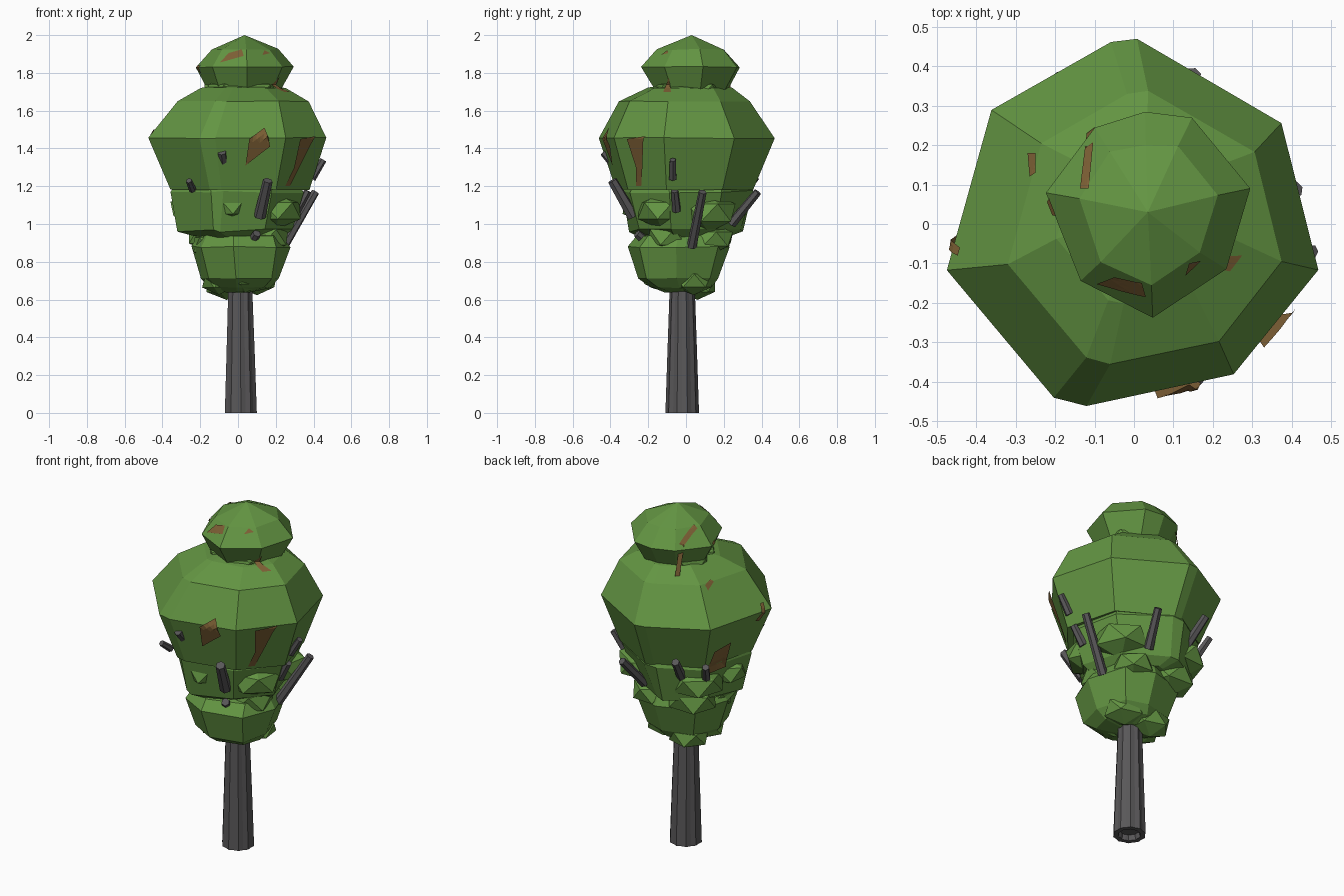
import bpy, bmesh, math, random
from mathutils import Vector, Matrix
from mathutils.bvhtree import BVHTree

random.seed(4)


def material(name, rgb):
    m = bpy.data.materials.new(name)
    m.diffuse_color = (*rgb, 1)
    return m


LEAF = material("leaf green", (0.125, 0.30, 0.055))
BARK = material("dark grey bark", (0.10, 0.096, 0.10))
TWIG = material("brown twig", (0.21, 0.118, 0.036))


def finish(name, bm, mat):
    mesh = bpy.data.meshes.new(name)
    bmesh.ops.recalc_face_normals(bm, faces=bm.faces)
    bm.to_mesh(mesh)
    bm.free()
    mesh.materials.append(mat)
    ob = bpy.data.objects.new(name, mesh)
    bpy.context.collection.objects.link(ob)
    return ob


def loft(name, outline, rings, mat, apex=None, jitter=0.0):
    """Stack scaled copies of an outline; rings are (z, scale, dx, dy)."""
    bm = bmesh.new()
    loops = []
    for z, s, dx, dy in rings:
        loops.append([bm.verts.new((x * s + dx + random.uniform(-jitter, jitter),
                                    y * s + dy + random.uniform(-jitter, jitter),
                                    z + random.uniform(-jitter, jitter) * 0.6))
                      for x, y in outline])
    n = len(outline)
    for a, b in zip(loops, loops[1:]):
        for i in range(n):
            j = (i + 1) % n
            bm.faces.new((a[i], a[j], b[j], b[i]))
    bm.faces.new(loops[0])
    if apex:
        tip = bm.verts.new(apex)
        for i in range(n):
            bm.faces.new((loops[-1][i], loops[-1][(i + 1) % n], tip))
    else:
        bm.faces.new(loops[-1])
    return finish(name, bm, mat)


# Trunk: ridged, tapering, with a recessed underside
ridged = [(math.cos(a) * r, math.sin(a) * r) for a, r in
          ((i * math.tau / 20, 1.0 if i % 2 else 0.92) for i in range(20))]
loft("trunk", ridged, [(0.03, 0.055, 0.015, -0.02), (0, 0.062, 0.015, -0.02),
                       (0, 0.089, 0.015, -0.02), (0.3, 0.079, 0.014, -0.02),
                       (0.65, 0.067, 0.012, -0.02), (0.9, 0.05, 0.01, -0.02)], BARK)

# Canopy tiers
wide = [(0.01, 0.47), (-0.06, 0.458), (-0.36, 0.29), (-0.475, -0.12), (-0.2, -0.44),
        (-0.12, -0.465), (0.25, -0.385), (0.47, -0.12), (0.37, 0.26)]
round_top = [(-0.255, 0.06), (-0.13, 0.22), (-0.01, 0.255), (0.11, 0.24),
             (0.255, 0.07), (0.195, -0.145), (0.01, -0.262), (-0.175, -0.17)]
low = [(0.26, -0.02), (0.19, 0.2), (0.03, 0.265), (-0.18, 0.19),
       (-0.26, 0.0), (-0.21, -0.18), (-0.04, -0.28), (0.2, -0.22)]
canopy = [
    loft("lower_canopy", low, [(0.64, 0.3, 0.0, -0.02), (0.665, 0.62, 0.01, -0.02),
                               (0.71, 0.8, 0.015, -0.035), (0.88, 1.0, 0.01, -0.03),
                               (0.94, 0.85, 0.01, -0.02)], LEAF, (0, 0, 0.98), 0.008),
    loft("middle_canopy", wide, [(0.93, 0.48, 0, 0), (0.965, 0.63, -0.01, 0),
                                 (1.17, 0.745, 0.005, 0), (1.22, 0.7, 0, 0)],
         LEAF, None, 0.014),
    loft("main_canopy", wide, [(1.19, 0.70, 0.01, 0), (1.18, 0.78, 0.01, -0.01),
                               (1.455, 1.0, 0, 0), (1.65, 0.74, 0.03, -0.01),
                               (1.72, 0.48, 0.03, 0.02)], LEAF, (0.03, 0.03, 1.76), 0.004),
    loft("top_canopy", round_top, [(1.67, 0.5, 0.035, 0.03), (1.71, 0.74, 0.035, 0.03),
                                   (1.83, 1.0, 0.035, 0.025), (1.925, 0.7, 0.035, 0.025)],
         LEAF, (0.035, 0.03, 2.0), 0.006),
]

# Half-buried faceted leaf clumps breaking up the tiers
clumps = [((-0.06, 0.06, 0.675), 0.11), ((-0.10, -0.05, 0.695), 0.10), ((0.10, 0.04, 0.70), 0.11),
          ((0.04, -0.11, 0.72), 0.12), ((-0.13, -0.06, 0.89), 0.12), ((0.14, -0.09, 0.93), 0.13),
          ((0.12, 0.13, 0.92), 0.12), ((-0.13, 0.13, 0.94), 0.14), ((-0.19, 0.16, 1.06), 0.14),
          ((0.19, 0.12, 1.06), 0.15), ((0.20, -0.13, 1.07), 0.14), ((-0.05, -0.19, 1.1), 0.15),
          ((-0.24, -0.02, 1.08), 0.12), ((-0.07, 0.07, 1.70), 0.12), ((0.12, 0.08, 1.70), 0.12),
          ((0.08, -0.06, 1.70), 0.12), ((-0.05, -0.03, 1.70), 0.12)]
for i, (pos, r) in enumerate(clumps):
    bm = bmesh.new()
    bmesh.ops.create_icosphere(bm, subdivisions=1, radius=r, matrix=Matrix.Translation(pos)
                               @ Matrix.Rotation(i * 1.3, 4, 'Z') @ Matrix.Diagonal((1.1, 1, 0.7, 1)))
    canopy.append(finish(f"leaf_clump_{i + 1}", bm, LEAF))

# Cut branch stubs poking out of the leaves: (base, tip, radius)
branches = [((0.24, 0.03, 0.88), (0.41, 0.088, 1.17), 0.024),
            ((0.115, -0.28, 1.04), (0.158, -0.39, 1.23), 0.029),
            ((0.10, 0.24, 1.00), (0.15, 0.38, 1.17), 0.024),
            ((-0.15, 0.25, 1.10), (-0.19, 0.37, 1.25), 0.024),
            ((-0.26, 0.18, 1.08), (-0.31, 0.26, 1.21), 0.022),
            ((0.39, -0.07, 1.24), (0.452, -0.07, 1.34), 0.02),
            ((0.31, -0.05, 1.07), (0.37, -0.06, 1.175), 0.022),
            ((-0.07, -0.34, 1.27), (-0.085, -0.435, 1.38), 0.025),
            ((-0.24, -0.28, 1.18), (-0.26, -0.34, 1.23), 0.018),
            ((0.06, -0.18, 0.88), (0.10, -0.26, 0.95), 0.025)]
for i, (a, b, r) in enumerate(branches):
    a, b = Vector(a), Vector(b)
    bm = bmesh.new()
    bmesh.ops.create_cone(bm, cap_ends=True, segments=6, radius1=r * 1.1, radius2=r * 0.9,
                          depth=(b - a).length,
                          matrix=Matrix.Translation((a + b) / 2)
                          @ (b - a).to_track_quat('Z', 'Y').to_matrix().to_4x4())
    finish(f"branch_{i + 1}", bm, BARK)

# Brown patches laid on the canopy surface: (ray, lift of the upper edge, outline)
merged = bmesh.new()
for ob in canopy:
    merged.from_mesh(ob.data)
tree = BVHTree.FromBMesh(merged)
merged.free()
FRONT, DOWN = Vector((0, 1, 0)), Vector((0, 0, -1))
LEFT, RIGHT = Vector((1, 0, 0)), Vector((-1, 0, 0))
patches = [
    (FRONT, 0.02, [(0.04, 1.31), (0.13, 1.38), (0.17, 1.41), (0.16, 1.46), (0.14, 1.51), (0.06, 1.45), (0.09, 1.42)]),
    (FRONT, 0.025, [(0.25, 1.20), (0.275, 1.20), (0.385, 1.42), (0.41, 1.465), (0.33, 1.45), (0.355, 1.42)]),
    (FRONT, 0, [(-0.095, 1.855), (0.03, 1.89), (0.02, 1.925), (-0.05, 1.905)]),
    (FRONT, 0, [(0.13, 1.895), (0.17, 1.905), (0.14, 1.92)]),
    (DOWN, 0, [(-0.137, 0.09), (-0.115, 0.09), (-0.10, 0.245), (-0.12, 0.23)]),
    (DOWN, 0, [(-0.265, 0.12), (-0.25, 0.13), (-0.25, 0.18), (-0.27, 0.18)]),
    (LEFT, 0, [(0.07, 1.14), (0.20, 1.13), (0.2, 1.28), (0.10, 1.31)]),
    (LEFT, 0.01, [(-0.05, 1.40), (-0.02, 1.41), (-0.06, 1.50), (-0.08, 1.50)]),
    (LEFT, 0, [(0.03, 1.79), (0.065, 1.84), (0.02, 1.84)]),
    (RIGHT, 0, [(-0.12, 1.70), (-0.08, 1.70), (-0.09, 1.775)]),
]
for i, (ray, lift, pts) in enumerate(patches):
    def place(u, v):
        if ray is DOWN:
            return Vector((u, v, 3))
        return Vector((u, -3, v)) if ray is FRONT else Vector((-3 * ray.x, u, v))
    low_v, high_v = min(p[1] for p in pts), max(p[1] for p in pts)
    bm = bmesh.new()
    bm.faces.new([bm.verts.new(place(*p)) for p in pts])
    bmesh.ops.triangulate(bm, faces=bm.faces)
    bmesh.ops.subdivide_edges(bm, edges=bm.edges, cuts=3, use_grid_fill=True)
    for v in bm.verts:
        hit = tree.ray_cast(v.co, ray)
        if hit[0]:
            rise = 0 if ray is DOWN else lift * (v.co.z - low_v) / (high_v - low_v)
            v.co = hit[0] - ray * (0.007 + rise)
    # drop any corner that missed the canopy
    bmesh.ops.delete(bm, geom=[v for v in bm.verts if v.co.length > 2.4], context='VERTS')
    finish(f"twig_patch_{i + 1}", bm, TWIG)
